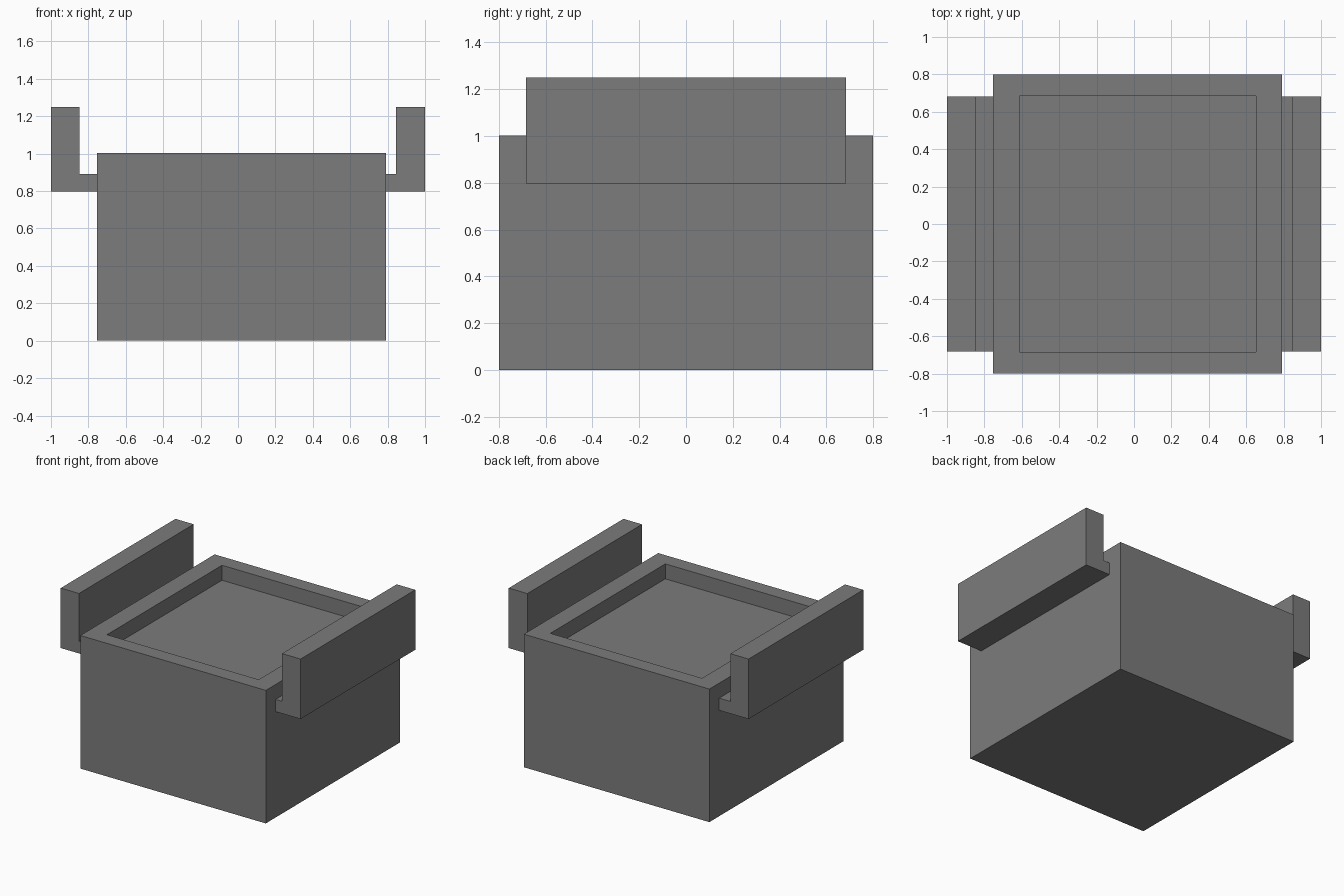
import bpy, bmesh
from mathutils import Vector

if "Cube" in bpy.data.objects:
    bpy.data.objects.remove(bpy.data.objects["Cube"])

# Dark grey shared by every part
grey = bpy.data.materials.new("dark_grey")
grey.diffuse_color = (0.2, 0.2, 0.2, 1)
grey.use_nodes = True
grey.node_tree.nodes["Principled BSDF"].inputs["Base Color"].default_value = grey.diffuse_color


def finish(name, bm):
    bmesh.ops.recalc_face_normals(bm, faces=bm.faces)
    mesh = bpy.data.meshes.new(name)
    bm.to_mesh(mesh)
    bm.free()
    mesh.materials.append(grey)
    obj = bpy.data.objects.new(name, mesh)
    bpy.context.collection.objects.link(obj)
    return obj


# Body: block with a shallow rectangular recess in the top
X0, X1, Y, H = -0.755, 0.792, 0.8, 1.003
RX0, RX1, RY, FLOOR = -0.613, 0.652, 0.685, 0.89
bm = bmesh.new()
bmesh.ops.create_cube(bm, size=1)
for v in bm.verts:
    v.co = Vector((X1 if v.co.x > 0 else X0, Y if v.co.y > 0 else -Y, H if v.co.z > 0 else 0))
top = max(bm.faces, key=lambda f: f.calc_center_median().z)
bmesh.ops.inset_region(bm, faces=[top], thickness=0.1)
for v in top.verts:
    v.co = Vector((RX1 if v.co.x > 0 else RX0, RY if v.co.y > 0 else -RY, H))
floor = bmesh.ops.extrude_discrete_faces(bm, faces=[top])["faces"][0]
for v in floor.verts:
    v.co.z = FLOOR
finish("body", bm)


# Side arms: L-shaped profile extruded along y
def arm(name, inner, step, outer):
    profile = [(inner, 0.798), (outer, 0.798), (outer, 1.25),
               (step, 1.25), (step, 0.89), (inner, 0.89)]
    bm = bmesh.new()
    face = bm.faces.new([bm.verts.new((x, -0.683, z)) for x, z in profile])
    ext = bmesh.ops.extrude_face_region(bm, geom=[face])["geom"]
    bmesh.ops.translate(bm, vec=(0, 1.366, 0),
                        verts=[g for g in ext if isinstance(g, bmesh.types.BMVert)])
    finish(name, bm)


arm("right_arm", X1, 0.845, 1.0)
arm("left_arm", X0, -0.848, -1.0)
